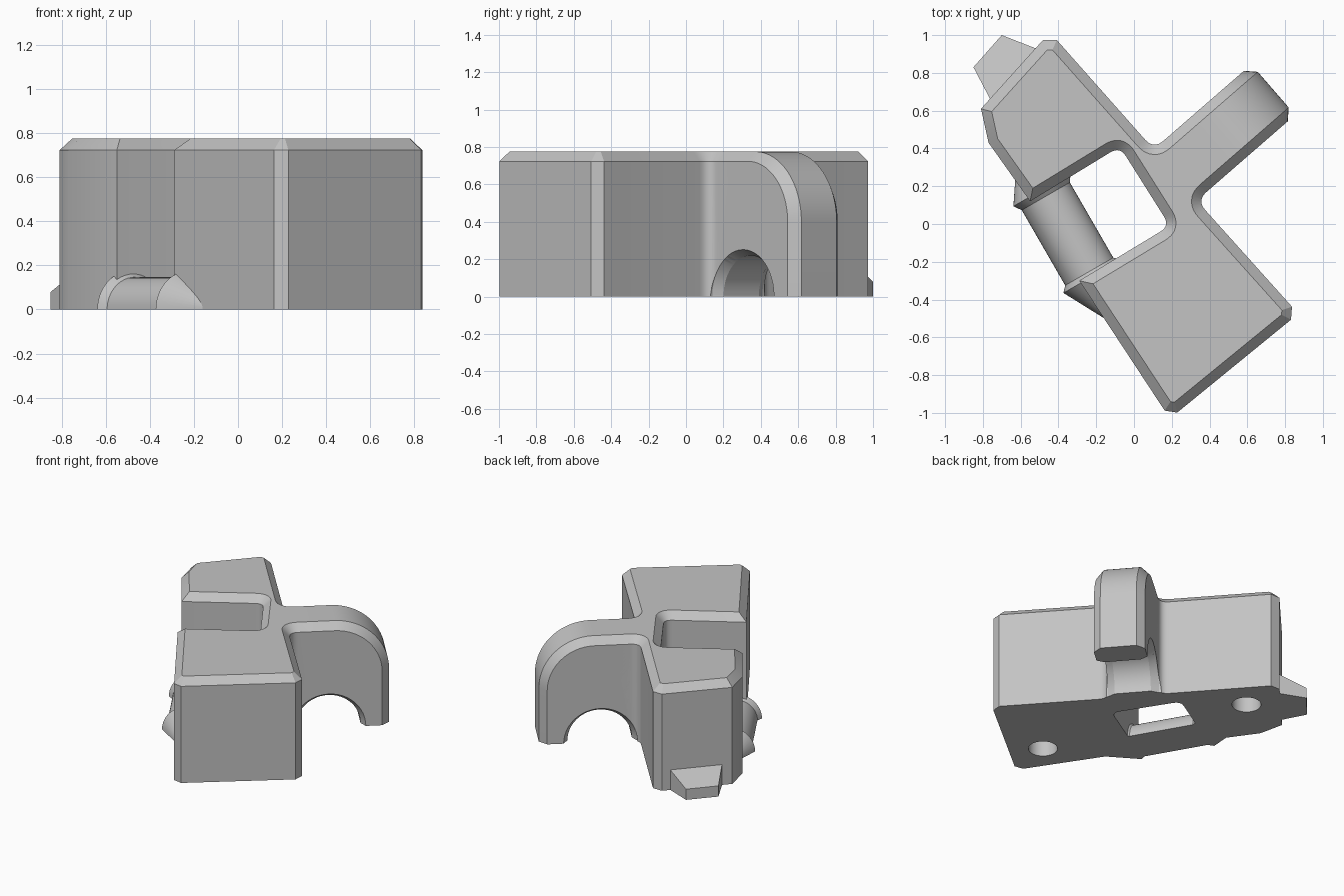
import bpy, bmesh, math
from mathutils import Vector

cube = bpy.data.objects.get("Cube")
if cube:
    bpy.data.objects.remove(cube, do_unlink=True)

TOP, CH = 0.775, 0.052

grey = bpy.data.materials.new("matte grey")
grey.use_nodes = True
grey.diffuse_color = (0.55, 0.55, 0.55, 1)
grey.node_tree.nodes["Principled BSDF"].inputs["Base Color"].default_value = (0.55, 0.55, 0.55, 1)


def loft(name, rings):
    """Skin a stack of equal-length closed rings and cap both ends."""
    bm = bmesh.new()
    layers = [[bm.verts.new(p) for p in ring] for ring in rings]
    n = len(layers[0])
    for a, b in zip(layers, layers[1:]):
        for i in range(n):
            j = (i + 1) % n
            bm.faces.new((a[i], a[j], b[j], b[i]))
    bm.faces.new(layers[0][::-1])
    bm.faces.new(layers[-1])
    bmesh.ops.recalc_face_normals(bm, faces=bm.faces)
    mesh = bpy.data.meshes.new(name)
    bm.to_mesh(mesh)
    bm.free()
    mesh.materials.append(grey)
    ob = bpy.data.objects.new(name, mesh)
    bpy.context.collection.objects.link(ob)
    return ob


def activate(ob):
    bpy.ops.object.select_all(action='DESELECT')
    ob.select_set(True)
    bpy.context.view_layer.objects.active = ob


def cut(ob, cutter):
    mod = ob.modifiers.new("cut", 'BOOLEAN')
    mod.operation, mod.solver, mod.object = 'DIFFERENCE', 'EXACT', cutter
    activate(ob)
    bpy.ops.object.modifier_apply(modifier=mod.name)
    bpy.data.objects.remove(cutter, do_unlink=True)


def rounded(corners):
    """Outline from (x, y, cut length, segments); one segment is a chamfer."""
    pts = []
    for i, (x, y, c, seg) in enumerate(corners):
        p = Vector((x, y))
        if not c:
            pts.append(p)
            continue
        a = p + (Vector(corners[i - 1][:2]) - p).normalized() * c
        b = p + (Vector(corners[(i + 1) % len(corners)][:2]) - p).normalized() * c
        for k in range(seg + 1):
            t = k / seg
            pts.append(a * (1 - t) ** 2 + p * 2 * t * (1 - t) + b * t ** 2)
    return pts


def inset(pts, d):
    """Mitred inward offset of a counter-clockwise outline."""
    out = []
    for i, p in enumerate(pts):
        e = (p - pts[i - 1]).normalized()
        f = (pts[(i + 1) % len(pts)] - p).normalized()
        m, n = Vector((-e.y, e.x)), Vector((-f.y, f.x))
        out.append(p + (m + n) * d / (1 + m.dot(n)))
    return out


def arc(cx, cz, r, start, end, steps):
    angles = [math.radians(start + (end - start) * k / steps) for k in range(steps + 1)]
    return [(cx + r * math.cos(a), cz + r * math.sin(a)) for a in angles]


# Arm frame: u runs outward along the arm, v across it
ANGLE = math.radians(41)
U = Vector((math.cos(ANGLE), math.sin(ANGLE), 0))
V = Vector((-U.y, U.x, 0))
ORIGIN = Vector((0.424, 0.439, 0))
HALF = 0.177


def arm_point(s, v, z=0):
    return ORIGIN + U * s + V * v + Vector((0, 0, z))


def arm_ring(v, d):
    hole = arc(0, 0, 0.22 + d * 0.6, 180, 0, 24)
    bend = arc(0.04, 0.40, 0.375 - d, 0, 90, 20)
    profile = [(-0.33, 0)] + hole + [(0.415 - d, 0)] + bend + [(-0.33, TOP - d)]
    return [arm_point(s, v, z) for s, z in profile]


def tunnel_ring(v, d):
    return [arm_point(s, v, z) for s, z in arc(0, 0, 0.22 + d * 0.6, 0, 345, 47)]


# Main body with the side notch and the arm root
root_a, root_b = arm_point(-0.1, -HALF), arm_point(-0.1, HALF)
neck_a, neck_b = arm_point(-0.276, -HALF), arm_point(-0.27, HALF)
outline = rounded([
    (0.19, -1.03, 0.05, 1), (0.87, -0.475, 0.05, 1),
    (neck_a.x, neck_a.y, 0.07, 8), (root_a.x, root_a.y, 0, 0),
    (root_b.x, root_b.y, 0, 0), (neck_b.x, neck_b.y, 0.07, 8),
    (-0.445, 1.015, 0.055, 1), (-0.81, 0.61, 0, 0), (-0.77, 0.43, 0, 0),
    (-0.55, 0.12, 0, 0), (-0.075, 0.41, 0.06, 8), (0.19, -0.01, 0.06, 8),
    (-0.29, -0.30, 0, 0)])
body = loft("body", [
    [(p.x, p.y, 0) for p in outline],
    [(p.x, p.y, TOP - CH) for p in outline],
    [(p.x, p.y, TOP) for p in inset(outline, CH)]])
layers = [(-HALF, CH), (-0.125, 0), (0.125, 0), (HALF, CH)]
cut(body, loft("tunnel_cutter", [tunnel_ring(v, d) for v, d in
                                 [(-0.35, CH)] + layers + [(0.35, CH)]]))

# Blind sockets in the underside
for x, y in ((0.235, -0.69), (-0.445, 0.667)):
    circle = [(x + a, y + b) for a, b in arc(0, 0, 0.1, 0, 348.75, 31)]
    cut(body, loft("socket_cutter", [[(a, b, z) for a, b in circle] for z in (-0.1, 0.3)]))

# Rounded arm with arched underside
arm = loft("arm", [arm_ring(v, d) for v, d in layers])

# Half-round bar across the notch, flaring into cones at both ends
AXIS = Vector((0.5, -0.866, 0))
SIDE = Vector((0.866, 0.5, 0))
BASE = Vector((-0.287, -0.165, 0))


def bar_ring(q, r):
    return [BASE + AXIS * q + SIDE * a + Vector((0, 0, b)) for a, b in arc(0, 0, r, 0, 180, 24)]


bar = loft("cross_bar", [bar_ring(q, r) for q, r in (
    (-0.6, 0.04), (-0.40, 0.175), (-0.36, 0.147), (0.10, 0.147), (0.13, 0.175), (0.42, 0.02))])

# Wedge tab at the back corner
foot = [(-0.74, 0.62), (-0.85, 0.83), (-0.70, 1.0), (-0.47, 0.91)]
heights = (0.17, 0.08, 0.08, 0.17)
tab = loft("wedge_tab", [[(x, y, 0) for x, y in foot],
                         [(x, y, z) for (x, y), z in zip(foot, heights)]])

for ob in (body, arm, bar, tab):
    activate(ob)
    bpy.ops.object.shade_smooth_by_angle(angle=math.radians(25))
